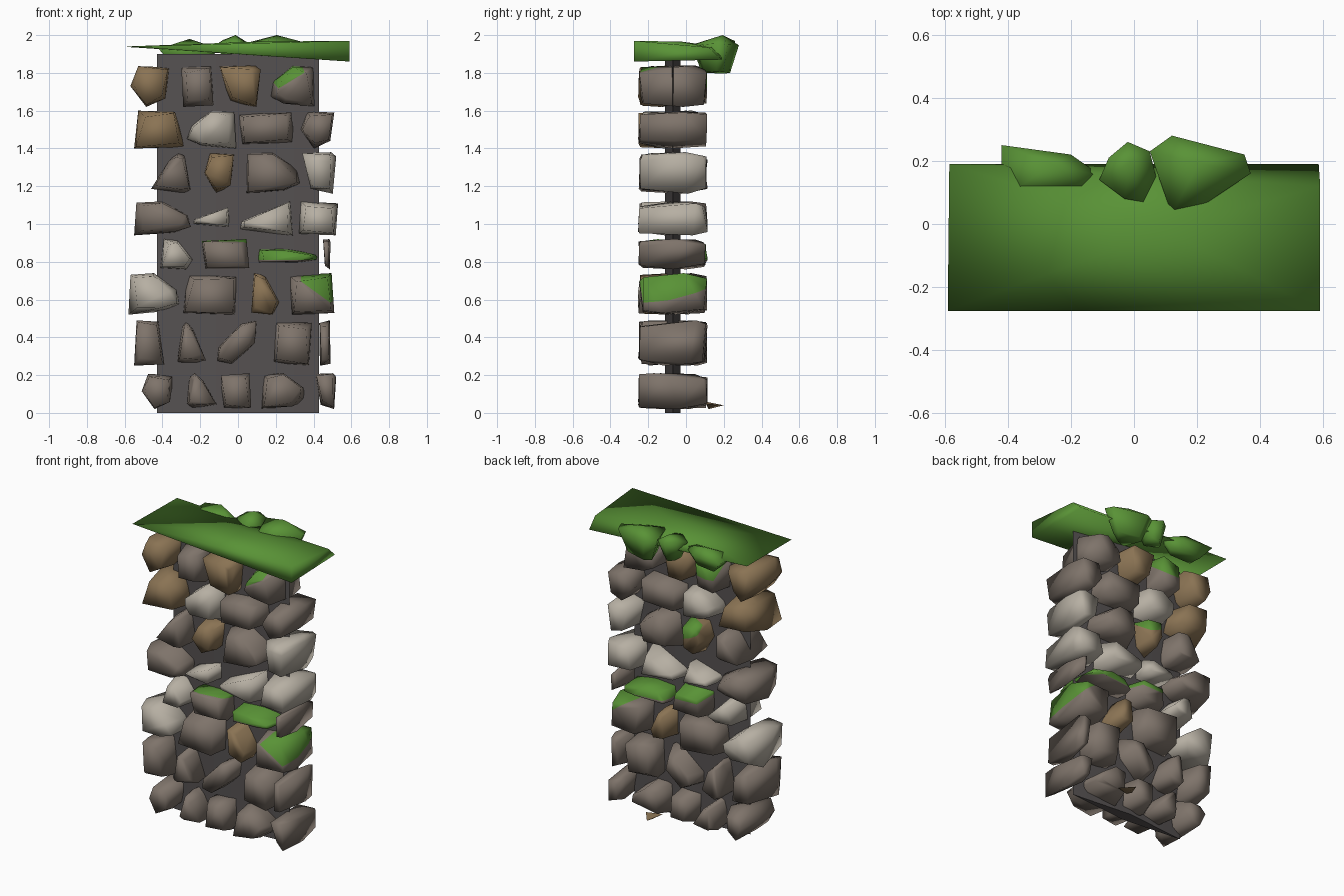
import bpy
import bmesh
import math
import random
from mathutils import Vector

random.seed(11)

default_cube = bpy.data.objects.get("Cube")
if default_cube:
    bpy.data.objects.remove(default_cube, do_unlink=True)


def make_material(name, colour):
    material = bpy.data.materials.new(name)
    material.use_nodes = True
    rgba = (*colour, 1)
    material.diffuse_color = rgba
    material.node_tree.nodes["Principled BSDF"].inputs["Base Color"].default_value = rgba
    return material


MATERIALS = {
    "grey": make_material("grey stone", (.21, .173, .145)),
    "pale": make_material("pale stone", (.47, .43, .365)),
    "tan": make_material("tan stone", (.255, .172, .088)),
    "moss": make_material("moss green", (.1, .29, .037)),
    "mortar": make_material("dark mortar", (.092, .083, .083)),
}


def finish(bm, name, *colours, crease=115):
    """Turn a bmesh into a smooth object; edges steeper than the crease stay sharp."""
    bmesh.ops.recalc_face_normals(bm, faces=bm.faces)
    mesh = bpy.data.meshes.new(name)
    bm.to_mesh(mesh)
    bm.free()
    for colour in colours:
        mesh.materials.append(MATERIALS[colour])
    mesh.shade_smooth()
    mesh.set_sharp_from_angle(angle=math.radians(crease))
    obj = bpy.data.objects.new(name, mesh)
    bpy.context.collection.objects.link(obj)


def hull(points):
    """Convex solid around a few points."""
    bm = bmesh.new()
    for point in points:
        bm.verts.new(point)
    bmesh.ops.convex_hull(bm, input=bm.verts)
    loose = [v for v in bm.verts if not v.link_faces]
    bmesh.ops.delete(bm, geom=loose, context='VERTS')
    return bm


def jitter(amount):
    return random.uniform(-amount, amount)


# Stone outlines inside a unit square; swapping left and right mirrors them
PROFILES = {
    "block": [(.06, 0), (1, .04), (.94, 1), (0, .94)],
    "slant": [(0, 0), (1, .03), (.8, .97), (.08, 1)],
    "peak": [(0, .1), (.2, 0), (1, .12), (.55, .8), (.3, 1), (.15, .9)],
    "lean": [(0, .1), (.35, 0), (.95, .5), (1, 1), (.6, .92), (.02, .4)],
    "point": [(0, 0), (.7, .08), (1, .25), (.94, .6), (.5, 1), (.04, .96)],
    "oval": [(0, .5), (.4, 0), (.88, .2), (1, .95), (.2, .98)],
    "half": [(0, .05), (.75, 0), (1, .3), (.5, .96), (.1, 1)],
    "wedge": [(0, 0), (1, .15), (.95, .4), (.05, 1)],
    "taper": [(0, .98), (.25, .12), (.9, 0), (1, .9), (.85, 1)],
}

FRONT, MIDDLE, BACK = -.24, -.07, .1


def make_stone(name, colour, profile, left, right, low, high, moss=None):
    """Stone running through the wall, with an optional moss-covered side."""
    centre = Vector(((left + right) / 2, MIDDLE, (low + high) / 2))
    width, height = right - left, high - low
    points = []
    for y, scale, wobble in ((FRONT, .8, .015), (MIDDLE, 1, .13), (BACK, .78, .015)):
        for u, v in PROFILES[profile]:
            reach = scale + (jitter(.16) if scale < 1 else 0)
            points.append((centre.x + (u - .5) * width * reach, y + jitter(wobble),
                           centre.z + (v - .5) * height * reach))
    bm = hull(points)
    if moss:
        direction, offset = Vector(moss[0]).normalized(), moss[1]
        origin = centre + direction * offset
        bmesh.ops.bisect_plane(bm, geom=bm.verts[:] + bm.edges[:] + bm.faces[:],
                               plane_co=origin, plane_no=direction)
        for face in bm.faces:
            above = (face.calc_center_median() - origin).dot(direction) > 0
            face.material_index = int(above)
    finish(bm, name, colour, "moss")


# Moss rules: facing direction and distance from the stone centre
MOSS_TOP = ((0, 0, 1), -.02)
MOSS_CROWN = ((0, .15, 1), .045)
MOSS_CORNER = ((.6, -.15, .8), .045)
MOSS_BACK = ((.3, .6, .8), .115)
MOSS_REAR = ((0, .6, .8), .1)
MOSS_SLOPE = ((-.55, -.3, .85), .075)

# Courses from the ground up: base, top, then stones with left, right in hundredths
COURSES = [
    (.02, .21, [("grey", "oval", -51, -34), ("grey", "peak", -28, -11),
                ("grey", "block", -9, 7), ("grey", "point", 12, 36),
                ("grey", "taper", 41, 52)]),
    (.25, .49, [("grey", "slant", -55, -39), ("grey", "peak", -32, -17),
                ("grey", "lean", -11, 10), ("grey", "block", 39, 18),
                ("grey", "block", 43, 49)]),
    (.52, .74, [("pale", "point", -58, -31), ("grey", "block", 0, -29),
                ("tan", "half", 7, 22), ("grey", "block", 27, 51, MOSS_CORNER)]),
    (.76, .92, [("pale", "half", -41, -23), ("grey", "block", -19, 6, MOSS_CROWN),
                ("grey", "point", 9, 43, MOSS_TOP, .79, .87),
                ("grey", "taper", 45, 49)]),
    (.94, 1.12, [("grey", "point", -55, -25),
                 ("pale", "wedge", -4, -24, None, .98, 1.09),
                 ("pale", "wedge", 29, 0), ("pale", "block", 53, 32)]),
    (1.16, 1.38, [("grey", "peak", -25, -46), ("tan", "oval", -18, -2, MOSS_BACK),
                  ("grey", "point", 4, 33), ("pale", "taper", 34, 52)]),
    (1.4, 1.6, [("tan", "slant", -55, -28), ("pale", "point", -1, -27),
                ("grey", "block", 0, 30, None, 1.42, 1.59),
                ("grey", "oval", 33, 51)]),
    (1.62, 1.84, [("tan", "oval", -57, -36), ("grey", "block", -30, -13, MOSS_REAR),
                  ("tan", "taper", -10, 12), ("grey", "point", 41, 17, MOSS_SLOPE)]),
]

for course, (base, top, stones) in enumerate(COURSES, 1):
    for index, (colour, profile, left, right, *extra) in enumerate(stones, 1):
        moss = extra[0] if extra else None
        low, high = extra[1:] if len(extra) > 1 else (base, top)
        make_stone(f"stone_course_{course}_{index}", colour, profile,
                   left / 100, right / 100, low, high, moss)

# Thin mortar core behind the stones, narrowing to its side edges
core = hull([(x, y, z) for z in (0, 1.9)
             for x, y in ((-.43, MIDDLE), (0, -.11), (.43, MIDDLE), (0, -.03))])
finish(core, "mortar_core", "mortar", crease=40)

# Crooked grass sheet over the top, slightly crowned
sheet = hull([(-.59, -.275, 1.94), (-.585, .19, 1.937), (.59, -.275, 1.97),
              (.59, -.275, 1.86), (.585, .19, 1.87), (.59, .12, 1.935),
              (.1, -.02, 1.965)])
finish(sheet, "grass_sheet", "moss", crease=160)

# Mossy lumps hanging over the back edge: outline, low and high points
LUMPS = {
    "moss_lump_right": ([(-.42, .08), (-.42, .25), (-.2, .22), (-.1, .15), (-.14, .1)],
                        1.84, 1.98),
    "moss_lump_middle": ([(-.11, .14), (-.08, .21), (-.02, .26), (.05, .23),
                          (.07, .15), (.03, .07), (-.03, .08)], 1.83, 2),
    "moss_lump_left": ([(.05, .23), (.12, .28), (.35, .22), (.37, .16),
                        (.22, .06), (.12, .03)], 1.79, 2),
}
for name, (outline, low, high) in LUMPS.items():
    middle = sum((Vector(p) for p in outline), Vector((0, 0))) / len(outline)
    points = [(x, y, high - .045 + jitter(.02)) for x, y in outline]
    for x, y in outline:
        inner = Vector((x, y)).lerp(middle, .4)
        points.append((*inner, low + abs(jitter(.03))))
    points.append((middle.x, middle.y + .03, high))
    finish(hull(points), name, "moss")

# Loose chip on the ground behind the wall
chip = hull([(.1, .1, .06), (.22, .11, .045), (.15, .2, .04), (.16, .12, .02)])
finish(chip, "loose_chip", "tan")
